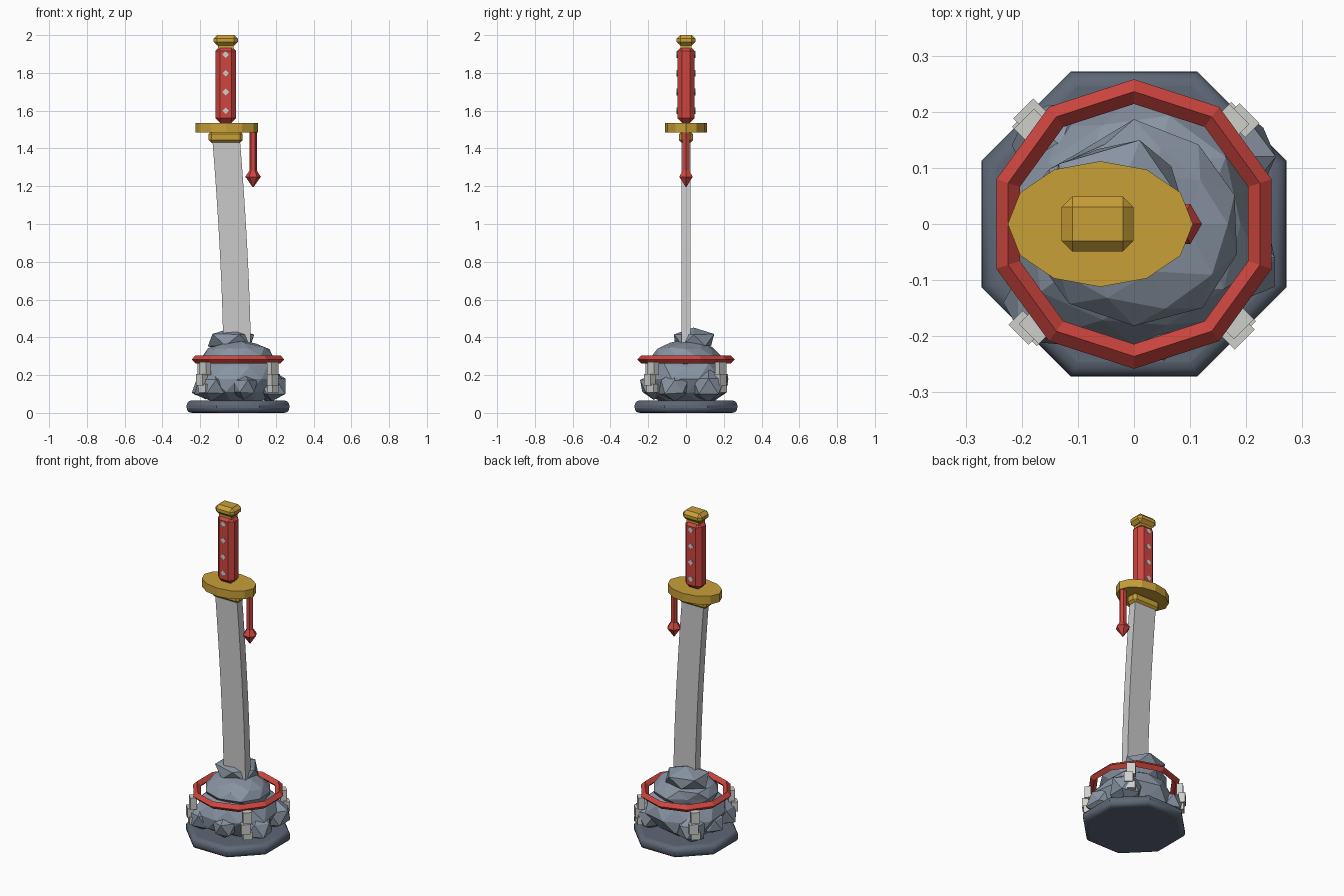
import bpy, math, random
from mathutils import Vector

cube = bpy.data.objects.get("Cube")
if cube:
    bpy.data.objects.remove(cube, do_unlink=True)
random.seed(7)


def material(name, rgb):
    m = bpy.data.materials.new(name)
    m.use_nodes = True
    m.diffuse_color = (*rgb, 1)
    m.node_tree.nodes["Principled BSDF"].inputs["Base Color"].default_value = (*rgb, 1)
    return m


STONE = material("grey stone", (0.25, 0.30, 0.37))
SLATE = material("dark slate", (0.11, 0.135, 0.18))
STEEL = material("blade steel", (0.59, 0.59, 0.60))
PAPER = material("pale paper", (0.62, 0.62, 0.60))
RED = material("red lacquer", (0.62, 0.06, 0.05))
GOLD = material("gold", (0.58, 0.35, 0.04))


def finish(name, mat, scale=(1, 1, 1), bevel=0, segments=1):
    """Name the active object, apply its scale, colour it and bevel it."""
    ob = bpy.context.object
    ob.name = name
    ob.scale = scale
    bpy.ops.object.transform_apply(location=False, rotation=False, scale=True)
    ob.data.materials.append(mat)
    if bevel:
        mod = ob.modifiers.new("bevel", "BEVEL")
        mod.width, mod.segments = bevel, segments
        mod.limit_method = "ANGLE"
        mod.angle_limit = math.radians(50)
    return ob


def box(name, mat, centre, size, turn=0, bevel=0):
    bpy.ops.mesh.primitive_cube_add(size=1, location=centre, rotation=(0, 0, turn))
    return finish(name, mat, size, bevel)


def cylinder(name, mat, sides, centre, scale, depth, turn=0, bevel=0, segments=1):
    bpy.ops.mesh.primitive_cylinder_add(vertices=sides, radius=1, depth=depth,
                                        location=centre, rotation=(0, 0, turn))
    return finish(name, mat, (*scale, 1), bevel, segments)


def rock(name, centre, radii, detail, rough):
    bpy.ops.mesh.primitive_ico_sphere_add(subdivisions=detail, radius=1, location=centre)
    ob = finish(name, STONE, radii)
    for v in ob.data.vertices:
        v.co *= 1 + random.uniform(-rough, rough)
        v.co.z = max(v.co.z, 0.05 - centre[2])
    return ob


def mesh(name, mat, rings):
    """Skin equal-sized rings of points, closing both ends."""
    n = len(rings[0])
    faces = [(i * n + j, i * n + (j + 1) % n, (i + 1) * n + (j + 1) % n, (i + 1) * n + j)
             for i in range(len(rings) - 1) for j in range(n)]
    faces += [tuple(reversed(range(n))), tuple(range((len(rings) - 1) * n, len(rings) * n))]
    data = bpy.data.meshes.new(name)
    data.from_pydata([p for r in rings for p in r], [], faces)
    data.materials.append(mat)
    ob = bpy.data.objects.new(name, data)
    bpy.context.collection.objects.link(ob)
    return ob


# Rounded octagonal plinth
cylinder("plinth", SLATE, 8, (0, 0, 0.033), (0.294, 0.294), 0.065,
         math.pi / 8, 0.026, 4)
bpy.ops.object.shade_smooth_by_angle(angle=math.radians(40))

# Piled boulders
rock("lower_boulder", (0, 0, 0.18), (0.23, 0.23, 0.15), 2, 0.09)
rock("middle_boulder", (0, 0, 0.30), (0.19, 0.17, 0.085), 2, 0.1)
rock("upper_boulder", (-0.03, 0.04, 0.385), (0.135, 0.12, 0.068), 1, 0.1)
for i, (x, y, r) in enumerate([(0.18, -0.06, 0.09), (0.16, 0.12, 0.095), (-0.13, 0.14, 0.095),
                               (-0.14, -0.14, 0.095), (0.03, -0.17, 0.08), (-0.17, 0.0, 0.075)]):
    rock(f"side_rock_{i + 1}", (x, y, 0.14), (r, r, r * 0.9), 1, 0.12)

# Ten-sided rope ring
bpy.ops.mesh.primitive_torus_add(major_segments=10, minor_segments=4, major_radius=0.236,
                                 minor_radius=0.022, location=(0, 0, 0.283),
                                 rotation=(0, 0, math.radians(18)))
finish("rope_ring", RED)

# Zigzag paper streamers on the diagonals
for k in range(4):
    a = math.pi / 4 + k * math.pi / 2
    out, side = Vector((math.cos(a), math.sin(a), 0)), Vector((-math.sin(a), math.cos(a), 0))
    for j, (r, s, z, h) in enumerate([(0.253, 0.006, 0.235, 0.07), (0.267, -0.006, 0.175, 0.06),
                                      (0.258, 0.006, 0.13, 0.045)]):
        box(f"streamer_{k + 1}_fold_{j + 1}", PAPER, out * r + side * s + Vector((0, 0, z)),
            (0.036, 0.05, h), a)

# Curved blade
rings = []
for i in range(13):
    t = i / 12
    cx, z = -0.005 - 0.058 * t ** 1.6, 0.3 + 1.15 * t
    rings.append([(cx + sx * 0.073, sy * 0.025, z)
                  for sx, sy in ((-1, -1), (1, -1), (1, 1), (-1, 1))])
mesh("blade", STEEL, rings)

# Collar, guard, grip and pommel
box("collar", GOLD, (-0.065, 0, 1.46), (0.18, 0.074, 0.06), bevel=0.014)
cylinder("guard", GOLD, 12, (-0.06, 0, 1.51), (0.165, 0.112), 0.05, math.pi)
box("grip", RED, (-0.065, 0, 1.738), (0.11, 0.09, 0.406), bevel=0.025)
box("pommel_neck", GOLD, (-0.065, 0, 1.94), (0.08, 0.06, 0.03))
box("pommel", GOLD, (-0.065, 0, 1.972), (0.128, 0.098, 0.056), bevel=0.019)

# Diamond studs on both sides of the grip
for side, y in (("front", -0.045), ("back", 0.045)):
    for i in range(4):
        stud = box(f"{side}_stud_{i + 1}", PAPER, (-0.065, y, 1.6 + i * 0.099),
                   (0.025, 0.008, 0.025))
        stud.rotation_euler.y = math.pi / 4

# Hanging cord with a pointed tassel
cylinder("cord", RED, 6, (0.08, 0, 1.38), (0.02, 0.02), 0.25, math.pi / 6)
profile = [(1.195, 0.002), (1.25, 0.041), (1.29, 0.015)]
mesh("tassel", RED, [[(0.08 + r * math.cos(j * math.pi / 3), r * math.sin(j * math.pi / 3), z)
                      for j in range(6)] for z, r in profile])
